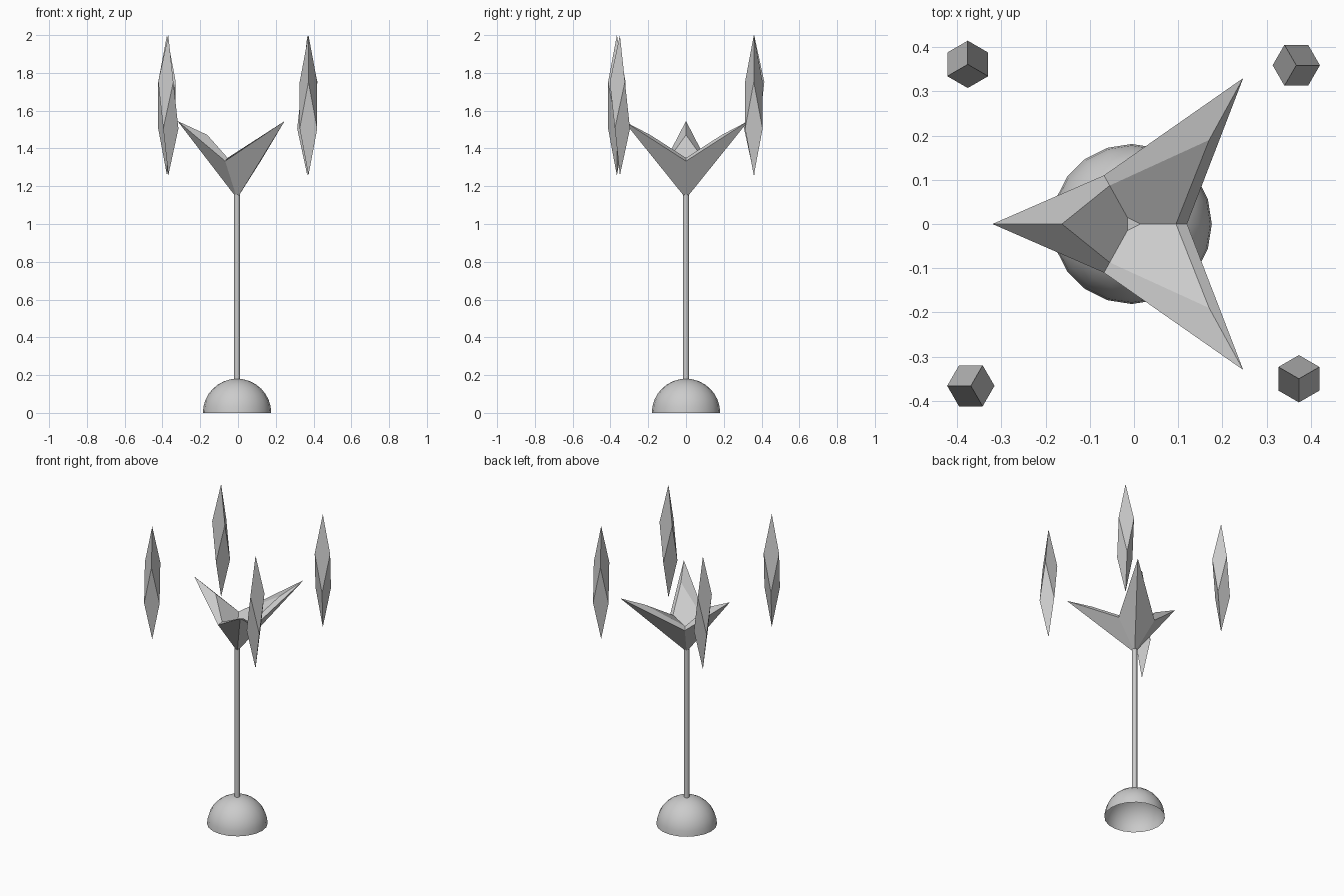
import bpy, bmesh
from math import sin, cos, radians

if "Cube" in bpy.data.objects:
    bpy.data.objects.remove(bpy.data.objects["Cube"])

AXIS_X = -0.005


def finish(name, bm, smooth=False):
    if not smooth:
        bmesh.ops.recalc_face_normals(bm, faces=bm.faces)
    me = bpy.data.meshes.new(name)
    bm.to_mesh(me)
    bm.free()
    ob = bpy.data.objects.new(name, me)
    bpy.context.collection.objects.link(ob)
    if smooth:
        bpy.context.view_layer.objects.active = ob
        ob.select_set(True)
        bpy.ops.object.shade_smooth_by_angle(angle=radians(40))
        ob.select_set(False)
    return ob


# Base: open half dome
bm = bmesh.new()
bmesh.ops.create_uvsphere(bm, u_segments=20, v_segments=16, radius=0.181)
bmesh.ops.delete(bm, geom=[v for v in bm.verts if v.co.z < -0.001], context='VERTS')
finish("dome_base", bm, True).location.x = AXIS_X

# Pole
bm = bmesh.new()
bmesh.ops.create_cone(bm, cap_ends=True, segments=12, radius1=0.016, radius2=0.016, depth=0.98)
finish("pole", bm, True).location = (AXIS_X, 0, 0.665)

# Three-armed head: outer star, raised rim, faceted hollow
tips = [(0.247, 0.33, 1.545), (-0.32, 0, 1.545), (0.247, -0.33, 1.545)]
ridges = [(0.17, 0.19, 1.472), (-0.163, 0, 1.472), (0.17, -0.19, 1.472)]
notches = [(0.12, 0, 1.333), (-0.068, 0.11, 1.333), (-0.068, -0.11, 1.333)]
rims = [(0.095, 0, 1.35), (-0.055, 0.087, 1.35), (-0.055, -0.087, 1.35)]
floor = [(0.015, 0, 1.30), (-0.015, 0.015, 1.30), (-0.015, -0.015, 1.30)]
bm = bmesh.new()
T, R, N, I, F = [[bm.verts.new(p) for p in ring] for ring in (tips, ridges, notches, rims, floor)]
bottom = bm.verts.new((AXIS_X, 0, 1.135))
for a in range(3):
    b = (a + 1) % 3          # arm a lies between notch a and notch b
    for n in (a, b):
        bm.faces.new((T[a], N[n], bottom))
        bm.faces.new((T[a], N[n], I[n], R[a]))
    bm.faces.new((R[a], I[a], F[a], F[b], I[b]))
bm.faces.new(F)
finish("three_armed_head", bm)


# Floating crystals: cubes stretched along their diagonal
def crystal(name, x, y, turn, r=0.0535, z0=1.257, z1=2.0):
    bm = bmesh.new()
    h = (z1 - z0) / 3
    top = bm.verts.new((x, y, z1))
    low = bm.verts.new((x, y, z0))
    ring = []
    for i in range(6):
        a = radians(turn + 60 * i)
        z = z1 - h if i % 2 == 0 else z0 + h
        ring.append(bm.verts.new((x + r * cos(a), y + r * sin(a), z)))
    for i in range(6):
        trio = [ring[(i + k) % 6] for k in range(3)]
        bm.faces.new(trio + [top if i % 2 == 0 else low])
    finish(name, bm)


crystal("crystal_back_left", -0.376, 0.361, 90)
crystal("crystal_back_right", 0.367, 0.359, 0)
crystal("crystal_front_right", 0.373, -0.350, 270)
crystal("crystal_front_left", -0.369, -0.366, 180)
